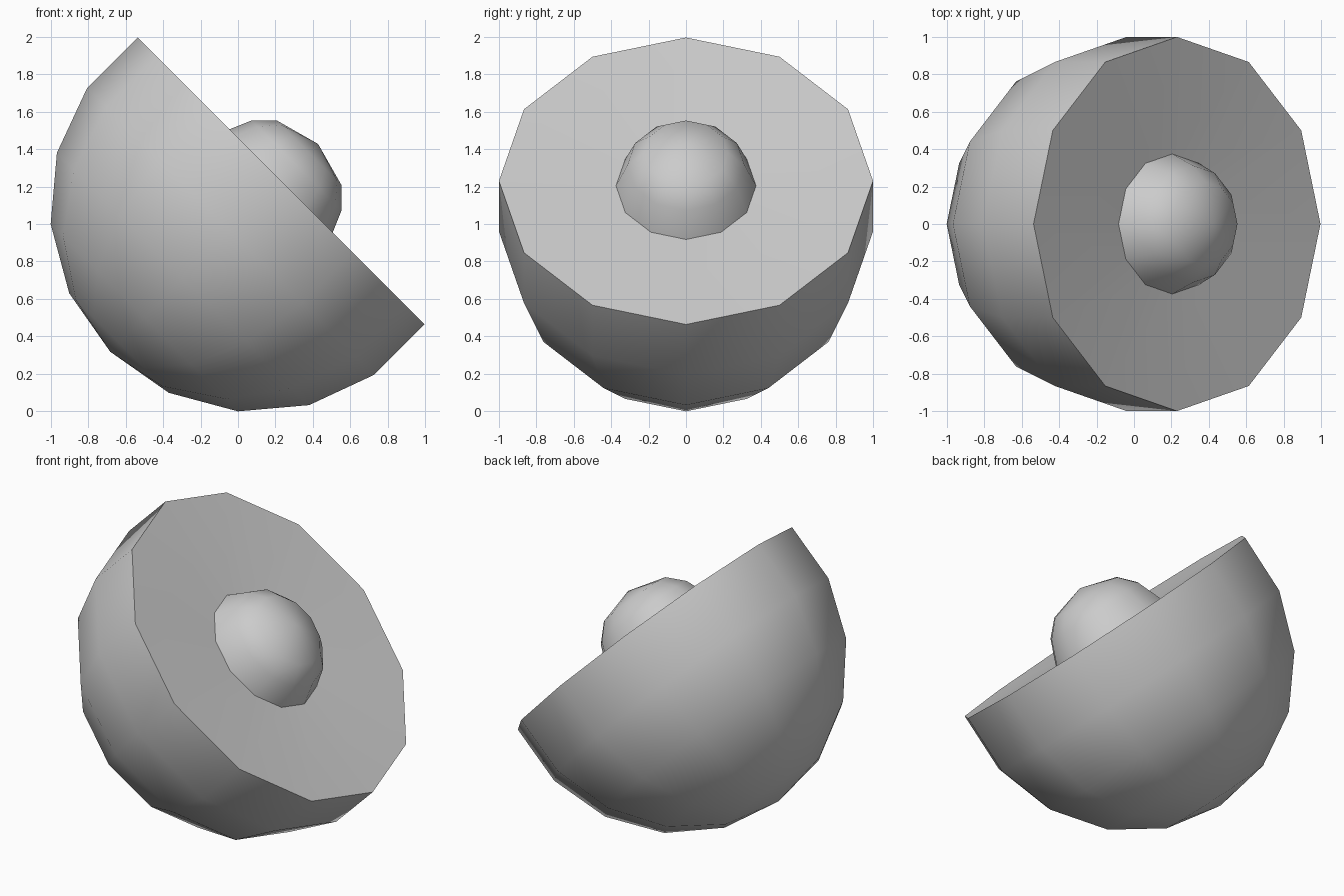
import bpy, bmesh
from math import sin, cos, pi, radians
from mathutils import Matrix

if "Cube" in bpy.data.objects:
    bpy.data.objects.remove(bpy.data.objects["Cube"])

SIDES = 12
ASPECT = 0.922          # width across y relative to length along the tilted face
TILT = Matrix.Translation((0.23, 0, 1.23)) @ Matrix.Rotation(radians(45), 4, 'Y')


def lathe(name, profile):
    """Revolve (radius, height) points about the tilted axis; radius 0 is a pole."""
    bm = bmesh.new()
    rings = []
    for r, h in profile:
        n = SIDES if r > 0 else 1
        rings.append([bm.verts.new((r * cos(2 * pi * k / SIDES),
                                    r * ASPECT * sin(2 * pi * k / SIDES), h))
                      for k in range(n)])
    for a, b in zip(rings, rings[1:]):
        for k in range(SIDES):
            j = (k + 1) % SIDES
            if len(a) == 1:
                bm.faces.new((a[0], b[j], b[k]))
            elif len(b) == 1:
                bm.faces.new((a[k], a[j], b[0]))
            else:
                bm.faces.new((a[k], a[j], b[j], b[k]))
    bm.transform(TILT)
    mesh = bpy.data.meshes.new(name)
    bm.to_mesh(mesh)
    bm.free()
    obj = bpy.data.objects.new(name, mesh)
    bpy.context.collection.objects.link(obj)
    bpy.ops.object.select_all(action='DESELECT')
    obj.select_set(True)
    bpy.context.view_layer.objects.active = obj
    bpy.ops.object.shade_smooth_by_angle(angle=radians(40))
    return obj


SEAT = (0.406, -0.036)  # ring where the stone meets the flesh

# Halved fruit: sphere rings every 20 degrees up to the rim, then a shallow dished face
R = 1.1014
shell = [(0, -0.19 - R)]
shell += [(R * cos(radians(a)), -0.19 + R * sin(radians(a))) for a in (-70, -50, -30, -10)]
shell += [(R * cos(radians(10)), 0), SEAT]
lathe("fruit_half", shell)

# Stone: dome rising from the seat ring
lathe("stone", [SEAT, (0.34, 0.117), (0.244, 0.213), (0, 0.28)])
